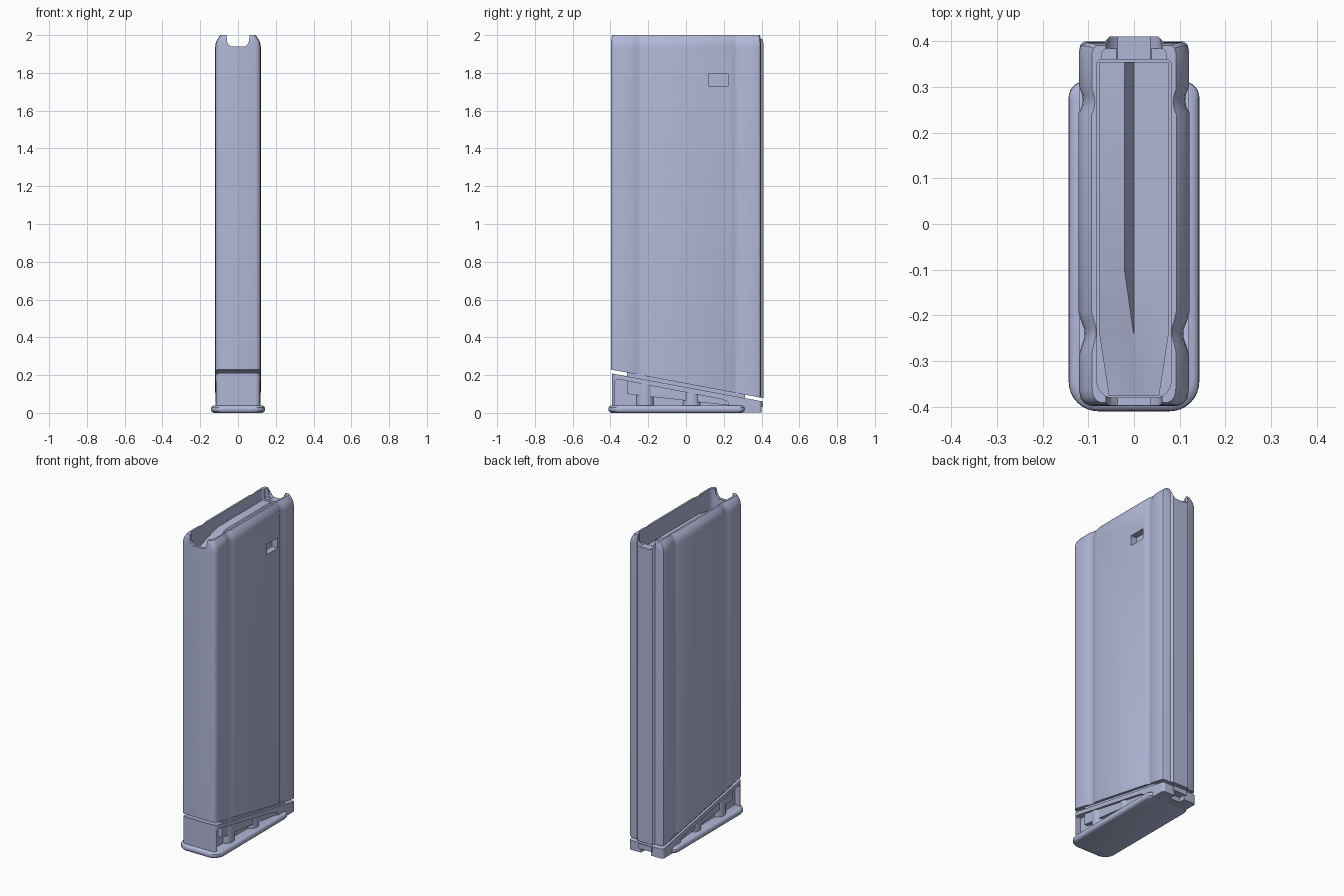
import bpy, bmesh, math

if "Cube" in bpy.data.objects:
    bpy.data.objects.remove(bpy.data.objects["Cube"])

mat = bpy.data.materials.new("blue_grey")
mat.diffuse_color = (0.44, 0.475, 0.68, 1)
mat.use_nodes = True
mat.node_tree.nodes["Principled BSDF"].inputs["Base Color"].default_value = mat.diffuse_color


def loft(name, rings, cutter=False):
    """Closed solid through rings that have equal vertex counts."""
    bm = bmesh.new()
    rows = [[bm.verts.new(p) for p in r] for r in rings]
    n = len(rows[0])
    for a, b in zip(rows, rows[1:]):
        for i in range(n):
            j = (i + 1) % n
            bm.faces.new((a[i], a[j], b[j], b[i]))
    bm.faces.new(rows[0][::-1])
    bm.faces.new(rows[-1])
    bmesh.ops.recalc_face_normals(bm, faces=bm.faces)
    me = bpy.data.meshes.new(name)
    bm.to_mesh(me)
    bm.free()
    me.materials.append(mat)
    ob = bpy.data.objects.new(name, me)
    bpy.context.collection.objects.link(ob)
    ob.hide_render = cutter
    return ob


def prism_x(name, yz, x0, x1, cutter=False):
    return loft(name, [[(x, y, z) for y, z in yz] for x in (x0, x1)], cutter)


def prism_y(name, xz, y0, y1, cutter=False):
    return loft(name, [[(x, y, z) for x, z in xz] for y in (y0, y1)], cutter)


def rounded(hx, y0, y1, r0, r1, steps=6):
    """Rounded rectangle, radius r0 at the front and r1 at the back."""
    pts = []
    for cx, cy, r, a0 in ((hx - r0, y0 + r0, r0, -90), (hx - r1, y1 - r1, r1, 0),
                          (-hx + r1, y1 - r1, r1, 90), (-hx + r0, y0 + r0, r0, 180)):
        for i in range(steps + 1):
            a = math.radians(a0 + 90 * i / steps)
            pts.append((cx + r * math.cos(a), cy + r * math.sin(a)))
    return pts


def flat(pts, z0, z1, name, cutter=False):
    return loft(name, [[(x, y, z) for x, y in pts] for z in (z0, z1)], cutter)


def cut(ob, cutters):
    bpy.context.view_layer.objects.active = ob
    for c in cutters:
        m = ob.modifiers.new("cut", 'BOOLEAN')
        m.operation, m.solver, m.object = 'DIFFERENCE', 'EXACT', c
        bpy.ops.object.modifier_apply(modifier=m.name)
    for c in cutters:
        bpy.data.objects.remove(c)


def body_z(y):
    return 0.155 - 0.1875 * y


def base_z(y):
    return 0.136 - 0.185 * y


# Main casing: grooved cross-section, slanted bottom, rounded shoulders
half = [(0.095, -0.398), (0.108, -0.393), (0.117, -0.382), (0.12, -0.365), (0.12, -0.285),
        (0.116, -0.27), (0.109, -0.25), (0.108, -0.24), (0.109, -0.23), (0.116, -0.212),
        (0.121, -0.195), (0.121, 0.245), (0.115, 0.255), (0.112, 0.27), (0.114, 0.285),
        (0.12, 0.3), (0.12, 0.38), (0.116, 0.392), (0.105, 0.398)]
section = half + [(-x, y) for x, y in reversed(half)]
rings = [[(x, y, body_z(y)) for x, y in section]]
for z, sx, sy in ((1.935, 1, 1), (1.955, 0.98, 0.998), (1.972, 0.93, 0.995),
                  (1.987, 0.85, 0.99), (2.0, 0.765, 0.983)):
    rings.append([(x * sx, y * sy, z) for x, y in section])
casing = loft("casing", rings)
notch = [(-0.066, 2.05), (-0.06, 1.985), (-0.057, 1.965), (-0.05, 1.95), (-0.036, 1.94),
         (0.036, 1.94), (0.05, 1.95), (0.057, 1.965), (0.06, 1.985), (0.066, 2.05)]
cut(casing, [
    flat(rounded(0.081, -0.38, 0.36, 0.035, 0.01), 1.69, 2.1, "cavity_cutter", True),
    flat(rounded(0.07, 0.2, 0.384, 0.01, 0.012), 1.942, 2.1, "ledge_cutter", True),
    prism_y("notch_cutter", notch, -0.5, 0.5, True),
    prism_x("window_cutter", [(0.118, 1.73), (0.224, 1.73), (0.224, 1.795), (0.118, 1.795)],
            0.075, 0.2, True)])

# Rib down the back of the casing
rib = [(-0.066, 0.39), (0.066, 0.39), (0.062, 0.402), (0.053, 0.411), (-0.053, 0.411), (-0.062, 0.402)]
spine = loft("back_rib", [[(x, y, body_z(y)) for x, y in rib],
                          [(x, y, 1.965) for x, y in rib],
                          [(x, min(y, 0.405), 1.98) for x, y in rib]])
cut(spine, [prism_y("rib_notch_cutter", notch, 0.3, 0.5, True)])

# Stepped platform inside the opening
rings = []
for y, hi, edge, lo in ((-0.376, 1.875, -0.001, 1.875), (-0.24, 1.89, -0.001, 1.889),
                        (-0.1, 1.932, -0.021, 1.89), (0.355, 1.932, -0.021, 1.89)):
    w = 0.055 if y < -0.3 else 0.076
    rings.append([(-w, y, 1.7), (-w, y, hi), (edge, y, hi), (0, y, lo), (w, y, lo), (w, y, 1.7)])
loft("platform", rings)

# Core that joins the casing to the base across the gap
prism_x("joint_core", [(-0.312, 0.1), (0.312, 0.03), (0.312, body_z(0.312) + 0.03),
                       (-0.312, body_z(-0.312) + 0.03)], -0.105, 0.105)

# Wedge base with side pockets and a small slot at the back
outline = rounded(0.119, -0.392, 0.4, 0.028, 0.015)
base = loft("base_wedge", [[(x, y, 0.002) for x, y in outline],
                           [(x, y, base_z(y)) for x, y in outline]])
pocket = [(-0.375, 0.03), (-0.375, 0.165), (-0.368, 0.176), (-0.355, 0.177),
          (0.19, 0.072), (0.222, 0.058), (0.225, 0.03)]
cut(base, [prism_x("pocket_right_cutter", pocket, 0.08, 0.2, True),
           prism_x("pocket_left_cutter", pocket, -0.2, -0.08, True),
           prism_y("slot_cutter", [(-0.035, -0.1), (0.035, -0.1), (0.035, 0.03), (-0.035, 0.03)],
                   0.36, 0.5, True)])
flat([(-0.05, 0.39), (0.05, 0.39), (0.045, 0.408), (-0.045, 0.408)], 0.03, 0.06, "base_back_rib")

# Round pillars in the pockets
for side in (-1, 1):
    for k, cy in enumerate((-0.217, 0.03)):
        ring = [(side * 0.075 + 0.04 * math.cos(i * math.pi / 12),
                 cy + 0.046 * math.sin(i * math.pi / 12)) for i in range(24)]
        loft(f"pillar_{'left' if side < 0 else 'right'}_{k + 1}",
             [[(x, y, 0.02) for x, y in ring], [(x, y, base_z(y) - 0.02) for x, y in ring]])

# Floor plate with a rounded rim
plate = rounded(0.143, -0.41, 0.312, 0.065, 0.035, 8)
rings = []
for z, d in ((0.0, 0.014), (0.004, 0.006), (0.011, 0.001), (0.02, 0.0),
             (0.029, 0.001), (0.036, 0.006), (0.04, 0.014)):
    rings.append([(x * (1 - d / 0.143), -0.049 + (y + 0.049) * (1 - d / 0.361), z) for x, y in plate])
loft("floor_plate", rings)

bpy.ops.object.select_all(action='SELECT')
bpy.context.view_layer.objects.active = casing
bpy.ops.object.shade_smooth_by_angle(angle=math.radians(32))
